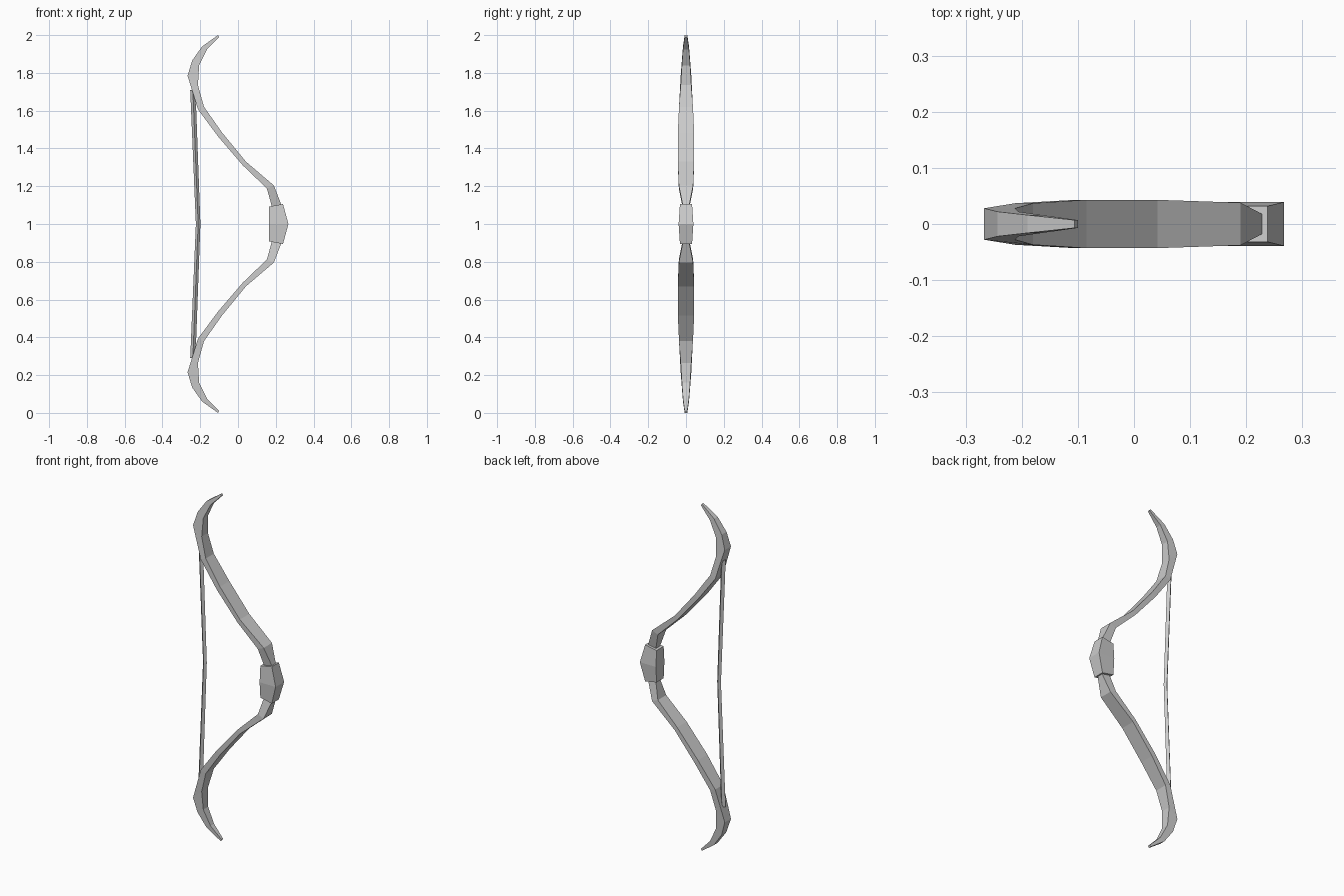
import bpy
import bmesh
from mathutils import Vector

cube = bpy.data.objects.get("Cube")
if cube:
    bpy.data.objects.remove(cube, do_unlink=True)

MID_HEIGHT = 1.0

grey = bpy.data.materials.new("plain grey")
grey.use_nodes = True
colour = (0.6, 0.6, 0.6, 1)
grey.diffuse_color = colour
grey.node_tree.nodes["Principled BSDF"].inputs["Base Color"].default_value = colour


def flat_section(outer, inner, half_width):
    """Four-sided ring between an outer and an inner profile point."""
    (ox, oz), (ix, iz) = outer, inner
    w = half_width
    return [Vector(p) for p in ((ox, -w, oz), (ix, -w, iz), (ix, w, iz), (ox, w, oz))]


def diamond_section(x, z, radius):
    """Four-sided ring with its corners on the x and y axes."""
    r = radius
    return [Vector(p) for p in ((x - r, 0, z), (x, -r, z), (x + r, 0, z), (x, r, z))]


def mirrored_loft(name, rings, cap_end):
    """Skin the rings, then mirror the part above and below the middle."""
    bm = bmesh.new()
    loops = [[bm.verts.new(p) for p in ring] for ring in rings]
    for low, high in zip(loops, loops[1:]):
        for i in range(len(low)):
            j = (i + 1) % len(low)
            bm.faces.new((low[i], low[j], high[j], high[i]))
    bm.faces.new(loops[0])
    if cap_end:
        bm.faces.new(loops[-1])
    bmesh.ops.recalc_face_normals(bm, faces=bm.faces)
    if not cap_end:
        # the last ring lies on the mirror plane and stays open
        bm.faces.ensure_lookup_table()
    mesh = bpy.data.meshes.new(name)
    bm.to_mesh(mesh)
    bm.free()
    mesh.materials.append(grey)
    part = bpy.data.objects.new(name, mesh)
    part.location.z = MID_HEIGHT
    bpy.context.collection.objects.link(part)
    mirror = part.modifiers.new("Mirror", "MIRROR")
    mirror.use_axis = (False, False, True)
    mirror.merge_threshold = 0.0005
    return part


# Limbs: outer point, inner point and half width, from tip to grip
limb_profile = [
    ((-.106, 1), (-.1, .99), .007),
    ((-.19, .94), (-.164, .925), .016),
    ((-.243, .865), (-.206, .84), .022),
    ((-.267, .785), (-.212, .735), .028),
    ((-.212, .607), (-.18, .62), .037),
    ((-.106, .464), (-.085, .485), .043),
    ((.026, .31), (.042, .33), .043),
    ((.153, .188), (.19, .204), .038),
    ((.18, .09), (.228, .105), .018),
    ((.18, .05), (.228, .05), .018),
]
mirrored_loft("limbs", [flat_section(*s) for s in limb_profile], True)

# Grip: tapered block, deepest and widest at the middle
grip_profile = [
    ((.165, .092), (.238, .106), .032),
    ((.165, 0), (.267, 0), .039),
]
mirrored_loft("grip", [flat_section(*s) for s in grip_profile], False)

# String: slim diamond rod, drawn slightly inward at the middle
string_profile = [(-.239, .71, .014), (-.211, 0, .012)]
mirrored_loft("string", [diamond_section(*s) for s in string_profile], False)
